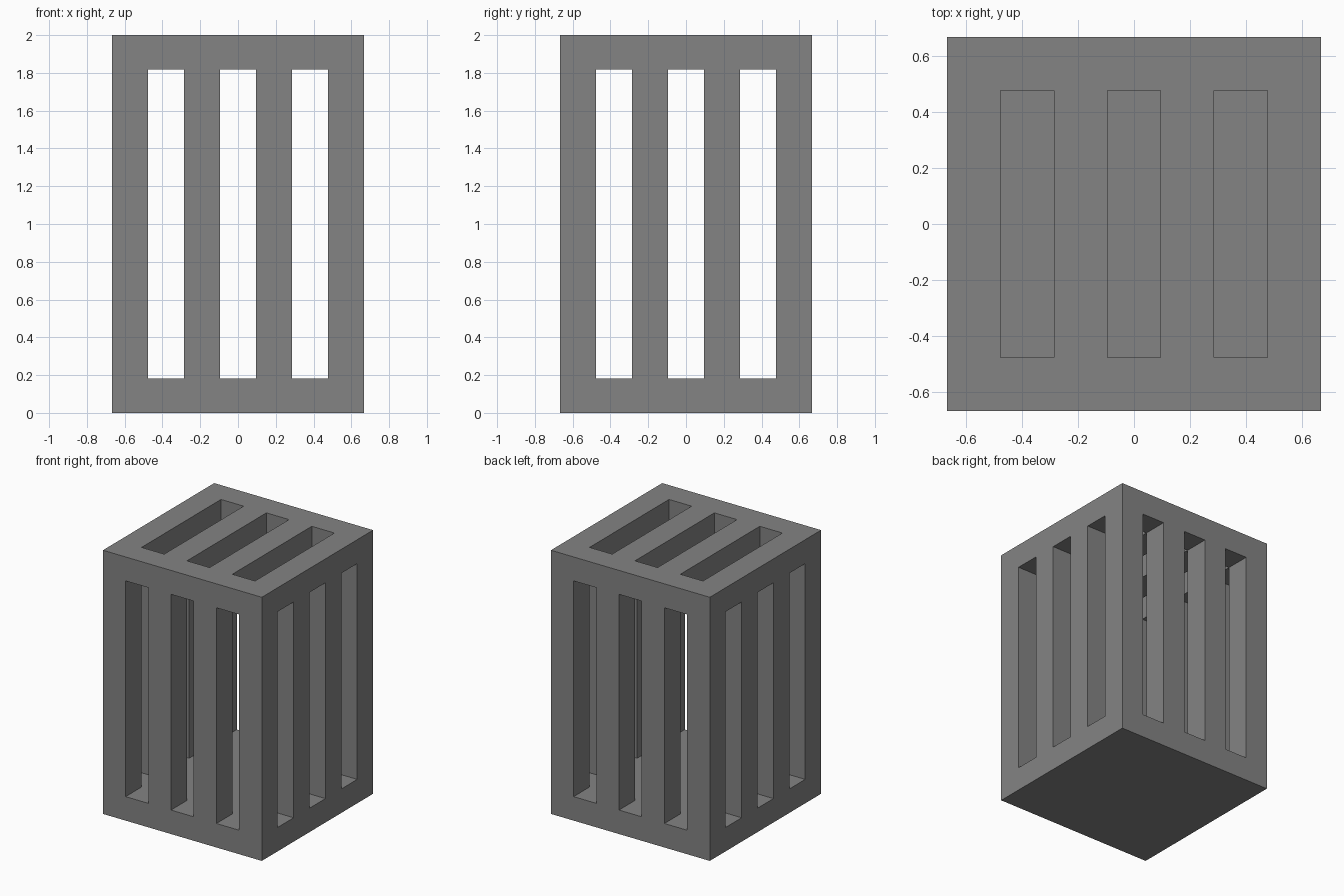
import bpy, bmesh, math

if "Cube" in bpy.data.objects:
    bpy.data.objects.remove(bpy.data.objects["Cube"])

W, H = 4 / 3, 2.0
N = 7                                   # wall / slot modules across the width
XY = [-W / 2 + W * i / N for i in range(N + 1)]
Z = [0, H / 11, H * 10 / 11, H]         # floor slab, slatted walls, lid


def solid(i, j, k):
    """Is this module of the crate filled?"""
    if not (0 <= i < N and 0 <= j < N and 0 <= k < 3):
        return False
    inside_i, inside_j = 0 < i < N - 1, 0 < j < N - 1
    if k == 0:                          # closed floor
        return True
    if k == 2:                          # lid with three long slots
        return not (i % 2 and inside_j)
    if inside_i and inside_j:           # hollow interior
        return False
    return not (i % 2 if inside_i else j % 2)   # slatted walls


bm = bmesh.new()
verts = {}


def vert(p):
    if p not in verts:
        verts[p] = bm.verts.new((XY[p[0]], XY[p[1]], Z[p[2]]))
    return verts[p]


# Skin every exposed side of the filled modules
for i in range(N):
    for j in range(N):
        for k in range(3):
            if not solid(i, j, k):
                continue
            for axis in range(3):
                for side in (0, 1):
                    nb = [i, j, k]
                    nb[axis] += 2 * side - 1
                    if solid(*nb):
                        continue
                    u, v = (axis + 1) % 3, (axis + 2) % 3
                    quad = []
                    for du, dv in ((0, 0), (1, 0), (1, 1), (0, 1)):
                        p = [i, j, k]
                        p[axis] += side
                        p[u] += du
                        p[v] += dv
                        quad.append(vert(tuple(p)))
                    bm.faces.new(quad if side else quad[::-1])

bmesh.ops.recalc_face_normals(bm, faces=bm.faces[:])
mesh = bpy.data.meshes.new("slatted_crate")
bm.to_mesh(mesh)
bm.free()

crate = bpy.data.objects.new("slatted_crate", mesh)
bpy.context.collection.objects.link(crate)

grey = bpy.data.materials.new("mid grey")
grey.diffuse_color = (0.23, 0.23, 0.23, 1)
grey.use_nodes = True
grey.node_tree.nodes["Principled BSDF"].inputs["Base Color"].default_value = grey.diffuse_color
mesh.materials.append(grey)
